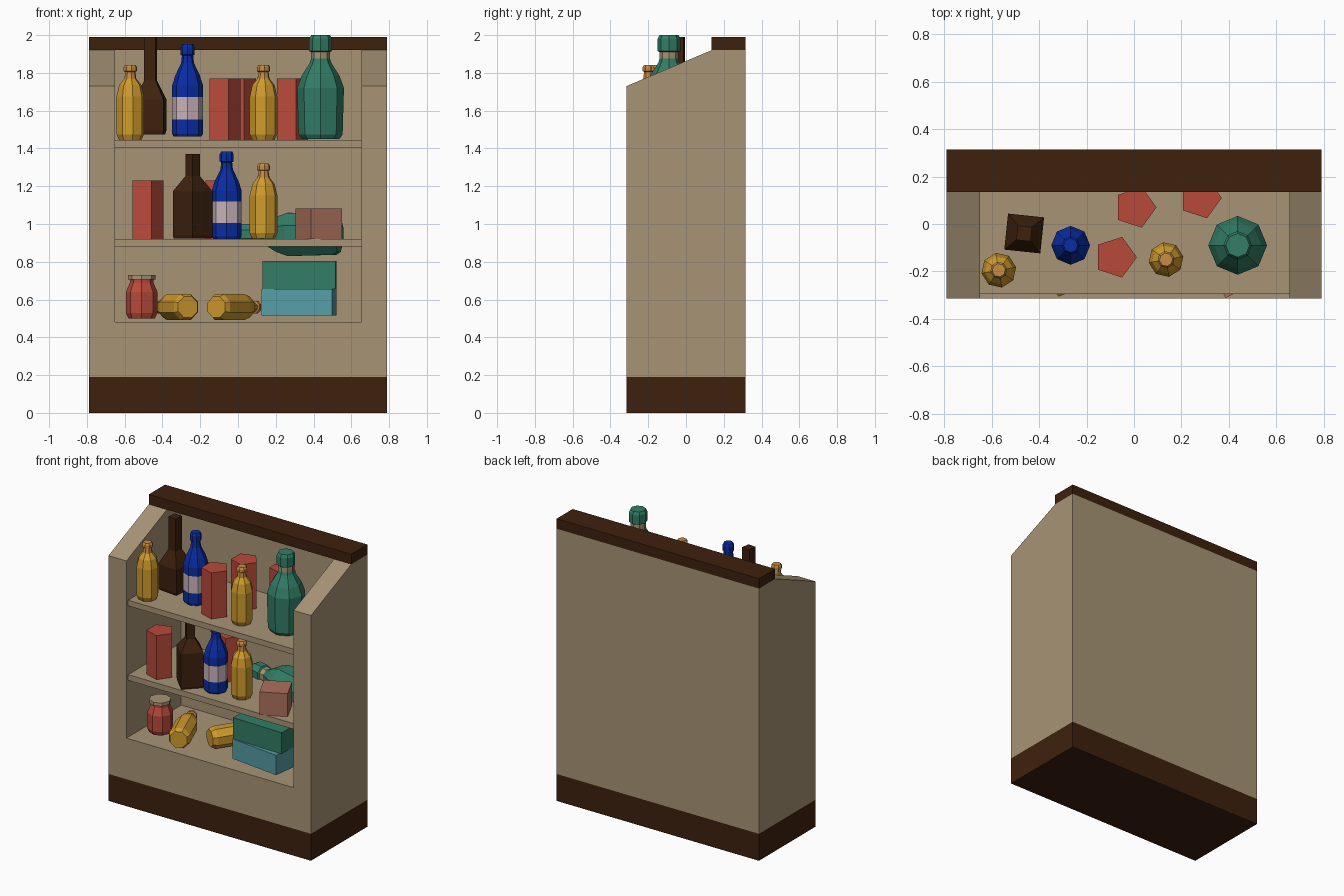
import bpy, bmesh, math
from mathutils import Matrix, Vector

if "Cube" in bpy.data.objects:
    bpy.data.objects.remove(bpy.data.objects["Cube"])

# ---- materials
def lin(c):
    c /= 255
    return c / 12.92 if c <= 0.04045 else ((c + 0.055) / 1.055) ** 2.4

COLS = {"tan": (168, 148, 118), "dark_brown": (62, 33, 13), "gold": (208, 155, 45),
        "orange": (200, 140, 68), "blue": (10, 45, 165), "label_white": (200, 178, 184),
        "red": (185, 74, 58), "green": (50, 125, 102), "teal": (85, 158, 165),
        "dusty_pink": (170, 112, 92)}
MAT = {}
for k, c in COLS.items():
    MAT[k] = bpy.data.materials.new(k)
    MAT[k].diffuse_color = (*[lin(v) for v in c], 1)

def finish(name, bm, mats):
    bmesh.ops.recalc_face_normals(bm, faces=bm.faces)
    me = bpy.data.meshes.new(name)
    bm.to_mesh(me)
    bm.free()
    for m in mats:
        me.materials.append(MAT[m])
    ob = bpy.data.objects.new(name, me)
    bpy.context.collection.objects.link(ob)
    return ob

def box(name, lo, hi, mat, yaw=0):
    lo, hi = Vector(lo), Vector(hi)
    bm = bmesh.new()
    bmesh.ops.create_cube(bm, size=1, matrix=Matrix.Diagonal((*(hi - lo), 1)))
    ob = finish(name, bm, [mat])
    ob.location = (lo + hi) / 2
    ob.rotation_euler.z = math.radians(yaw)
    return ob

def lathe(name, prof, n, mats, loc, yaw=0, lying=False):
    """prof rows: radius, height, colour index of the band starting there"""
    bm = bmesh.new()
    rings = [[bm.verts.new((r * math.cos(2 * math.pi * i / n), r * math.sin(2 * math.pi * i / n), z))
              for i in range(n)] for r, z, _ in prof]
    for a, b, p in zip(rings, rings[1:], prof):
        for i in range(n):
            j = (i + 1) % n
            bm.faces.new((a[i], a[j], b[j], b[i])).material_index = p[2]
    bm.faces.new(rings[0]).material_index = prof[0][2]
    bm.faces.new(rings[-1]).material_index = prof[-1][2]
    ob = finish(name, bm, mats)
    m = Matrix.Rotation(math.radians(yaw), 4, 'Z')
    if lying:
        m = m @ Matrix.Rotation(math.pi / 2, 4, 'Y') @ Matrix.Rotation(math.pi / 8, 4, 'Z')
    ob.matrix_world = Matrix.Translation(loc) @ m
    return ob

# ---- cabinet
box("plinth", (-.79, -.315, 0), (.79, .315, .19), "dark_brown")
box("lower_body", (-.79, -.315, .19), (.79, .315, .48), "tan")
box("back_panel", (-.65, .295, .48), (.655, .315, 1.92), "tan")
box("top_rail", (-.79, .135, 1.92), (.79, .315, 1.99), "dark_brown")
box("middle_shelf", (-.65, -.295, .88), (.655, .295, .92), "tan")
box("upper_shelf", (-.65, -.295, 1.405), (.655, .295, 1.445), "tan")
for name, x0, x1 in (("left_side", -.79, -.65), ("right_side", .655, .79)):
    bm = bmesh.new()
    f = bm.faces.new([bm.verts.new((x0, y, z)) for y, z in
                      ((-.315, .48), (.315, .48), (.315, 1.92), (.135, 1.92), (-.315, 1.73))])
    g = bmesh.ops.extrude_face_region(bm, geom=[f])["geom"]
    bmesh.ops.translate(bm, vec=(x1 - x0, 0, 0), verts=[v for v in g if isinstance(v, bmesh.types.BMVert)])
    bm.normal_update()
    # the kept start face closes the solid
    finish(name, bm, ["tan"])

# ---- bottle profiles
GOLD = [(.06, 0, 0), (.074, .03, 0), (.074, .23, 0), (.06, .29, 0), (.032, .325, 1),
        (.027, .36, 1), (.036, .365, 1), (.036, .385, 1), (.028, .397, 1)]
BLUE = [(.073, 0, 0), (.082, .015, 0), (.082, .09, 1), (.082, .21, 0), (.082, .27, 0),
        (.065, .325, 0), (.034, .39, 0), (.03, .43, 0), (.038, .435, 0), (.038, .475, 0), (.03, .49, 0)]
GREEN = [(.1, 0, 0), (.117, .025, 0), (.124, .27, 0), (.1, .335, 0), (.056, .405, 0), (.05, .425, 1),
         (.05, .46, 0), (.06, .465, 0), (.06, .53, 0), (.05, .55, 0)]
JAR = [(.07, 0, 0), (.084, .03, 0), (.084, .14, 0), (.062, .19, 0), (.062, .205, 1),
       (.072, .207, 1), (.072, .23, 1)]
PRISM = [(.09, 0, 0), (.09, 1, 0)]

def prism(name, x, y, z, h):
    lathe(name, [(.09, 0, 0), (.09, h, 0)], 5, ["red"], (x, y, z))

# ---- upright gold and blue bottles
for i, (x, y, z) in enumerate(((-.57, -.195, 1.445), (.135, -.15, 1.445), (.135, -.15, .922))):
    lathe(f"gold_bottle_{i}", GOLD, 8, ["gold", "orange"], (x, y, z), 10)
for i, (x, y, z) in enumerate(((-.267, -.09, 1.462), (-.06, -.16, .9205))):
    o = lathe(f"blue_bottle_{i}", BLUE, 8, ["blue", "label_white"], (x, y, z))
    if i:
        o.scale = (.97, .97, .945)

# ---- square brown bottles
lathe("brown_bottle_tall", [(.1, 0, 0), (.108, .02, 0), (.108, .185, 0), (.043, .285, 0), (.043, .515, 0)],
      4, ["dark_brown"], (-.463, -.04, 1.475), 39)
lathe("brown_bottle_short", [(.1, 0, 0), (.105, .015, 0), (.105, .25, 0), (.039, .33, 0), (.039, .448, 0)],
      4, ["dark_brown"], (-.24, -.19, .923), 0)

# ---- green bottles, standing and lying
lathe("green_bottle", GREEN, 8, ["green", "tan"], (.437, -.09, 1.45))
lathe("green_bottle_lying", GREEN, 8, ["green", "tan"], (.535, .06, .945), 166, True)

# ---- five-sided red packets
prism("red_packet_front", -.078, -.14, 1.446, .325)
prism("red_packet_back", .005, .07, 1.446, .325)
prism("red_packet_right", .28, .11, 1.446, .325)
prism("red_packet_middle_left", -.485, -.17, .921, .31)
prism("red_packet_middle_back", -.1, .05, .921, .31)

# ---- lowest shelf
lathe("red_jar", JAR, 8, ["red", "tan"], (-.51, -.14, .5))
lathe("gold_bottle_lying_left", GOLD, 8, ["gold", "orange"], (-.265, -.285, .56), 112, True)
lathe("gold_bottle_lying_right", GOLD, 8, ["gold", "orange"], (-.115, -.15, .56), 57, True)
box("teal_box", (.136, -.265, .515), (.512, -.065, .655), "teal", -7)
box("green_box", (.132, -.245, .655), (.518, -.045, .805), "green", -1.5)
box("pink_box", (.336, -.281, .92), (.519, -.098, 1.082), "dusty_pink", 26)

for m in bpy.data.materials:
    if m.users and not m.is_grease_pencil:
        m.use_nodes = True
        m.node_tree.nodes["Principled BSDF"].inputs["Base Color"].default_value = m.diffuse_color
